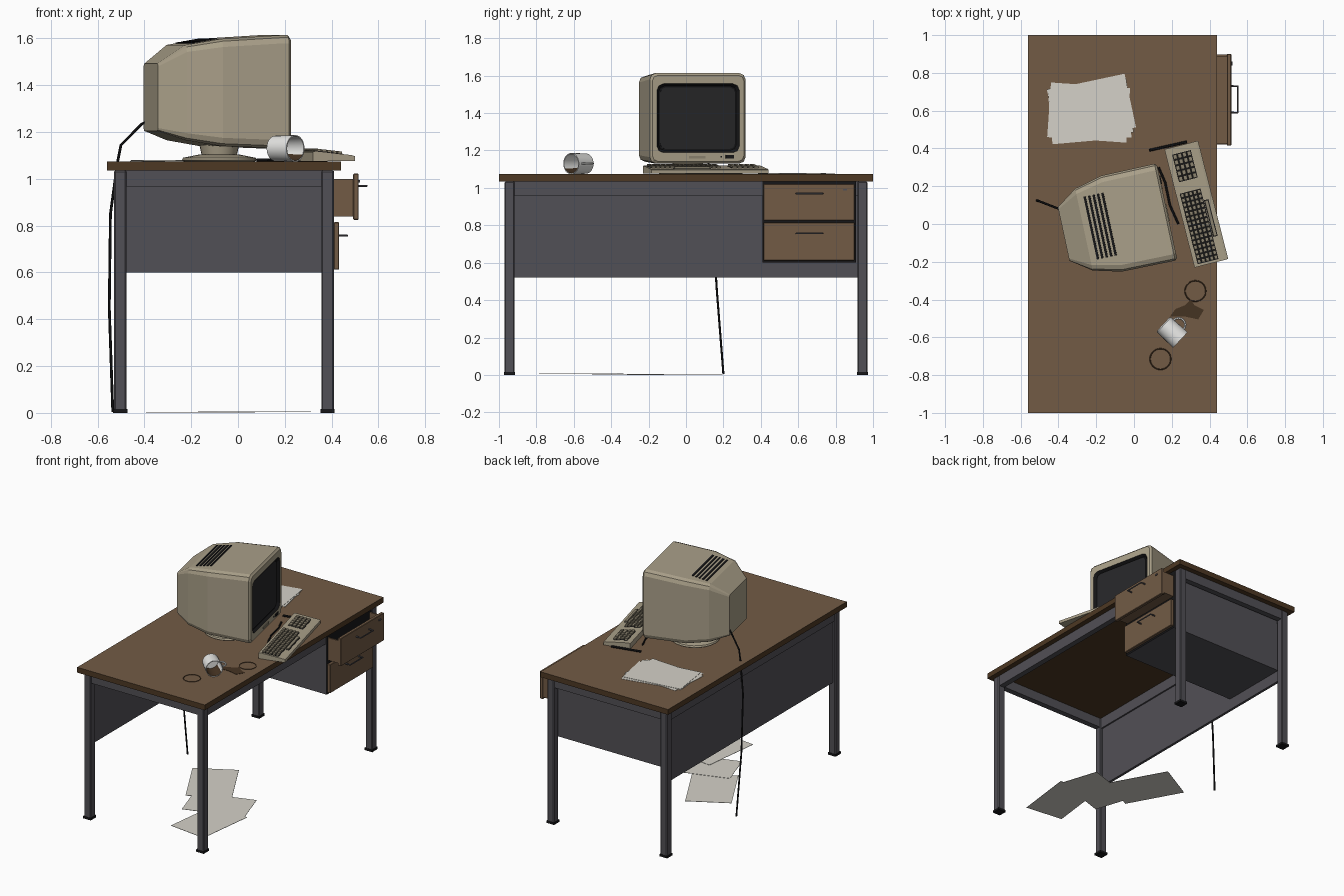
import bpy, bmesh
from math import sin, cos, pi, radians, atan2
from mathutils import Matrix, Vector

old = bpy.data.objects.get("Cube")
if old:
    bpy.data.objects.remove(old, do_unlink=True)


def colour(name, r, g, b):
    m = bpy.data.materials.new(name)
    m.use_nodes = True
    m.diffuse_color = (r, g, b, 1)
    m.node_tree.nodes["Principled BSDF"].inputs["Base Color"].default_value = (r, g, b, 1)
    return m


WOOD = colour("brown wood", .17, .105, .06)
EDGE = colour("dark brown edge", .075, .04, .017)
METAL = colour("grey metal", .083, .08, .092)
BEIGE = colour("beige plastic", .40, .35, .25)
KEY = colour("dark beige keys", .27, .235, .165)
BLACK = colour("black", .008, .008, .009)
GLASS = colour("dark screen", .02, .02, .022)
PAPER = colour("paper", .66, .64, .58)
WHITE = colour("white ceramic", .82, .82, .80)
COFFEE = colour("coffee", .06, .033, .016)


def finish(name, bm, mats, frame=None, smooth=False):
    bmesh.ops.recalc_face_normals(bm, faces=bm.faces)
    me = bpy.data.meshes.new(name)
    bm.to_mesh(me)
    bm.free()
    for m in mats:
        me.materials.append(m)
    ob = bpy.data.objects.new(name, me)
    bpy.context.collection.objects.link(ob)
    if frame:
        ob.matrix_world = frame
    if smooth:
        bpy.ops.object.select_all(action='DESELECT')
        ob.select_set(True)
        bpy.context.view_layer.objects.active = ob
        bpy.ops.object.shade_smooth_by_angle(angle=radians(40))
    return ob


def add_box(bm, lo, hi, tilt=None):
    lo, hi = Vector(lo), Vector(hi)
    m = Matrix.Translation((lo + hi) / 2) @ (tilt or Matrix()) @ Matrix.Diagonal((*(hi - lo), 1))
    bmesh.ops.create_cube(bm, size=1, matrix=m)


def box(name, lo, hi, mat, frame=None, bevel=0, tilt=None):
    bm = bmesh.new()
    add_box(bm, lo, hi, tilt)
    if bevel:
        bmesh.ops.bevel(bm, geom=bm.edges[:], offset=bevel, segments=1, affect='EDGES')
    return finish(name, bm, [mat], frame)


def loft(name, rings, mats, seg_mat, frame=None, smooth=False):
    """Skin matching rings and cap both ends; seg_mat holds one index per band."""
    bm = bmesh.new()
    vs = [[bm.verts.new(p) for p in r] for r in rings]
    n = len(vs[0])
    for a, b, m in zip(vs, vs[1:], seg_mat):
        for i in range(n):
            f = bm.faces.new((a[i], a[(i + 1) % n], b[(i + 1) % n], b[i]))
            f.material_index = m
    bm.faces.new(vs[0]).material_index = seg_mat[0]
    bm.faces.new(vs[-1]).material_index = seg_mat[-1]
    return finish(name, bm, mats, frame, smooth)


def tube(name, pts, r, mat, frame=None, closed=False):
    cu = bpy.data.curves.new(name, 'CURVE')
    cu.dimensions = '3D'
    cu.bevel_depth, cu.bevel_resolution = r, 1
    sp = cu.splines.new('POLY')
    sp.points.add(len(pts) - 1)
    for p, co in zip(sp.points, pts):
        p.co = (*co, 1)
    sp.use_cyclic_u = closed
    cu.use_fill_caps = True
    tmp = bpy.data.objects.new(name + "_path", cu)
    me = bpy.data.meshes.new_from_object(tmp)
    bpy.data.objects.remove(tmp)
    bm = bmesh.new()
    bm.from_mesh(me)
    bpy.data.meshes.remove(me)
    return finish(name, bm, [mat], frame, True)


def plate(name, pts, z, thick, mat):
    loft(name, [[(x, y, h) for x, y in pts] for h in (z, z + thick)], [mat], [0])


def place(x, y, z, deg):
    return Matrix.Translation((x, y, z)) @ Matrix.Rotation(radians(deg), 4, 'Z')


# Desk: top with dark edges, legs, feet, rails, back panel
TOP = 1.073
desk = box("desk_top", (-.56, -1, 1.035), (.44, 1, TOP), EDGE)
desk.data.materials.append(WOOD)
for f in desk.data.polygons:
    f.material_index = int(f.normal.z > .5)
for x in (-.503, .383):
    for y in (-.943, .943):
        box("leg", (x - .027, y - .027, .01), (x + .027, y + .027, 1.035), METAL, bevel=.006)
        box("foot", (x - .03, y - .03, 0), (x + .03, y + .03, .016), BLACK)
for y in (-.943, .943):
    box("end_rail", (-.48, y - .02, .968), (.36, y + .02, 1.035), METAL)
box("front_rail", (.363, -.92, .958), (.403, .41, 1.035), METAL)
box("back_rail", (-.523, -.92, .958), (-.483, .92, 1.035), METAL)
box("back_panel", (-.512, -.92, .52), (-.494, .92, 1.0), METAL)

# Drawer cabinet with black front opening
cab = box("drawer_cabinet", (-.495, .408, .6), (.41, .908, 1.034), METAL)
cab.data.materials.append(BLACK)
for f in cab.data.polygons:
    f.material_index = int(f.normal.x > .5)


def drawer(tag, x, z0, z1, hz):
    box(tag + "_drawer_front", (x, .415, z0), (x + .023, .9, z1), WOOD, bevel=.003)
    h = x + .022
    pts = [(h, .59, hz), (h + .036, .59, hz), (h + .036, .73, hz), (h, .73, hz)]
    tube(tag + "_drawer_handle", pts, .005, METAL)


drawer("lower", .409, .612, .815, .757)
drawer("upper", .492, .825, 1.022, .97)
for y in (.42, .888):
    box("drawer_side", (.4, y, .84), (.495, y + .01, 1.0), WOOD)
box("drawer_bottom", (.4, .425, .84), (.495, .89, .85), WOOD)
box("drawer_lock", (.514, .84, .985), (.521, .86, .995), METAL)

# Monitor: rounded sections from rear to front, then the recessed screen
MON = place(.175, .065, 0, 12.1)


def section(s, hw, z0, z1, r, n=2):
    pts = []
    for k, (cy, cz) in enumerate([(hw - r, z1 - r), (r - hw, z1 - r), (r - hw, z0 + r), (hw - r, z0 + r)]):
        for i in range(n + 1):
            a = (k + i / n) * pi / 2
            pts.append((s, cy + r * cos(a), cz + r * sin(a)))
    return pts


rings = [section(-.56, .145, 1.205, 1.492, .012),
         section(-.45, .222, 1.165, 1.572, .03),
         section(-.30, .260, 1.140, 1.598, .035),
         section(-.035, .262, 1.130, 1.614, .035),
         section(-.012, .262, 1.130, 1.614, .035),
         section(0, .250, 1.142, 1.602, .03),
         section(0, .225, 1.188, 1.557, .035),
         section(-.018, .212, 1.201, 1.544, .03)]
loft("monitor", rings, [BEIGE, BLACK], [0] * 6 + [1], MON)
loft("screen", [section(s, .205, 1.208, 1.537, .03) for s in (-.019, -.014)], [GLASS], [0], MON)
slope = Matrix.Rotation(-atan2(.026, .15), 4, 'Y')
for i in range(5):
    s = -.41 + i * .024
    z = 1.572 + (s + .45) * .026 / .15
    box("vent_slot", (s - .006, -.17, z - .002), (s + .006, .17, z + .004), BLACK, MON, tilt=slope)
box("name_plate", (-.003, -.05, 1.157), (.004, .04, 1.17), KEY, MON)
box("power_button", (-.003, .15, 1.157), (.005, .195, 1.175), BLACK, MON)
box("power_light", (-.003, .122, 1.162), (.003, .13, 1.17), BLACK, MON)

# Swivel stand
def disc(x, r, n=24):
    return [(r * cos(2 * pi * i / n), r * sin(2 * pi * i / n), x) for i in range(n)]


STAND = place(-.08, .01, 0, 0)
loft("stand_foot", [disc(z, r) for z, r in ((TOP, .15), (1.08, .16), (1.09, .155), (1.103, .09))],
     [BEIGE], [0] * 3, STAND, True)
loft("stand_neck", [disc(1.1, .075), disc(1.145, .085)], [BEIGE], [0], STAND, True)

# Keyboard: wedge body, dark key wells, keys in grids
KB = place(.33, .105, TOP, 14.3)
side = [(-.092, .004), (.092, .004), (.092, .024), (.08, .028), (-.08, .046), (-.092, .042)]
loft("keyboard", [[(s, t, z) for s, z in side] for t in (-.323, .323)], [BEIGE], [0], KB)
tilt = Matrix.Rotation(atan2(.018, .16), 4, 'Y')


def key_block(name, s0, s1, t0, t1, rows, cols):
    def top(s):
        return .037 - s * .1125
    sm = (s0 + s1) / 2
    box(name + "_well", (s0, t0, top(sm) - .004), (s1, t1, top(sm) + .002), BLACK, KB, tilt=tilt)
    bm = bmesh.new()
    ds, dt = (s1 - s0) / rows, (t1 - t0) / cols
    for r in range(rows):
        for c in range(cols):
            s, t = s0 + r * ds, t0 + c * dt
            z = top(s + ds / 2)
            add_box(bm, (s + .003, t + .003, z), (s + ds - .003, t + dt - .003, z + .011), tilt)
    finish(name, bm, [KEY], KB)


key_block("main_keys", -.072, .042, -.31, .075, 5, 15)
key_block("number_keys", -.06, .042, .135, .285, 4, 5)
key_block("space_bar", .044, .068, -.19, .01, 1, 1)

# Cables and pen
tube("keyboard_cable", [(.13, .3, 1.08), (.165, .22, 1.08), (.19, .1, 1.08), (.235, .0, 1.08)], .006, BLACK)
tube("power_cable", [(-.38, .075, 1.25), (-.41, .085, 1.235), (-.5, .12, 1.145), (-.515, .125, 1.07),
                     (-.545, .14, .85), (-.55, .165, .45), (-.535, .2, .005)], .006, BLACK)
tube("pen", [(.08, .39, 1.08), (.28, .435, 1.08)], .007, BLACK)

# Mug lying on its side, with a coffee stain along the inside
MUG = place(.2, -.572, TOP + .057, -43)
prof = [(-.062, .046), (-.056, .054), (.062, .057), (.062, .052), (-.05, .048)]
mug = loft("mug", [[(x, b, -a) for a, b, x in disc(x, r)] for x, r in prof],
           [WHITE, COFFEE], [0] * 4, MUG, True)
for f in mug.data.polygons:
    if f.normal.z > .6 and f.center.z < -.03:
        f.material_index = 1
arc = [(.036 * cos(a), .052 + .036 * sin(a), 0) for a in (pi * i / 8 for i in range(9))]
tube("mug_handle", arc, .006, WHITE, MUG)

# Coffee spill and ring marks
plate("coffee_spill", [(.19, -.49), (.22, -.45), (.27, -.43), (.3, -.4), (.32, -.43), (.37, -.455),
                       (.34, -.505), (.27, -.49)], TOP, .002, COFFEE)
for x, y in ((.325, -.355), (.14, -.715)):
    ring = [(x + p[0], y + p[1], TOP) for p in disc(0, .055, 28)]
    tube("coffee_ring", ring, .003, COFFEE, closed=True)


# Loose paper on the desk and the floor
def sheet(x, y, z, deg, w, h):
    box("paper_sheet", (-w / 2, -h / 2, 0), (w / 2, h / 2, .002), PAPER, place(x, y, z, deg))


for i, (x, y, a) in enumerate([(-.235, .585, 5), (-.225, .61, 12), (-.24, .59, -4), (-.23, .6, 8)]):
    sheet(x, y, TOP + .002 * i, a, .42, .29)
for i, (x, y, a, w, h) in enumerate([(-.16, -.06, 29, .3, .42), (.07, -.31, 18, .42, .27),
                                     (.165, -.56, -7, .28, .42)]):
    sheet(x, y, .001 + .002 * i, a, w, h)
